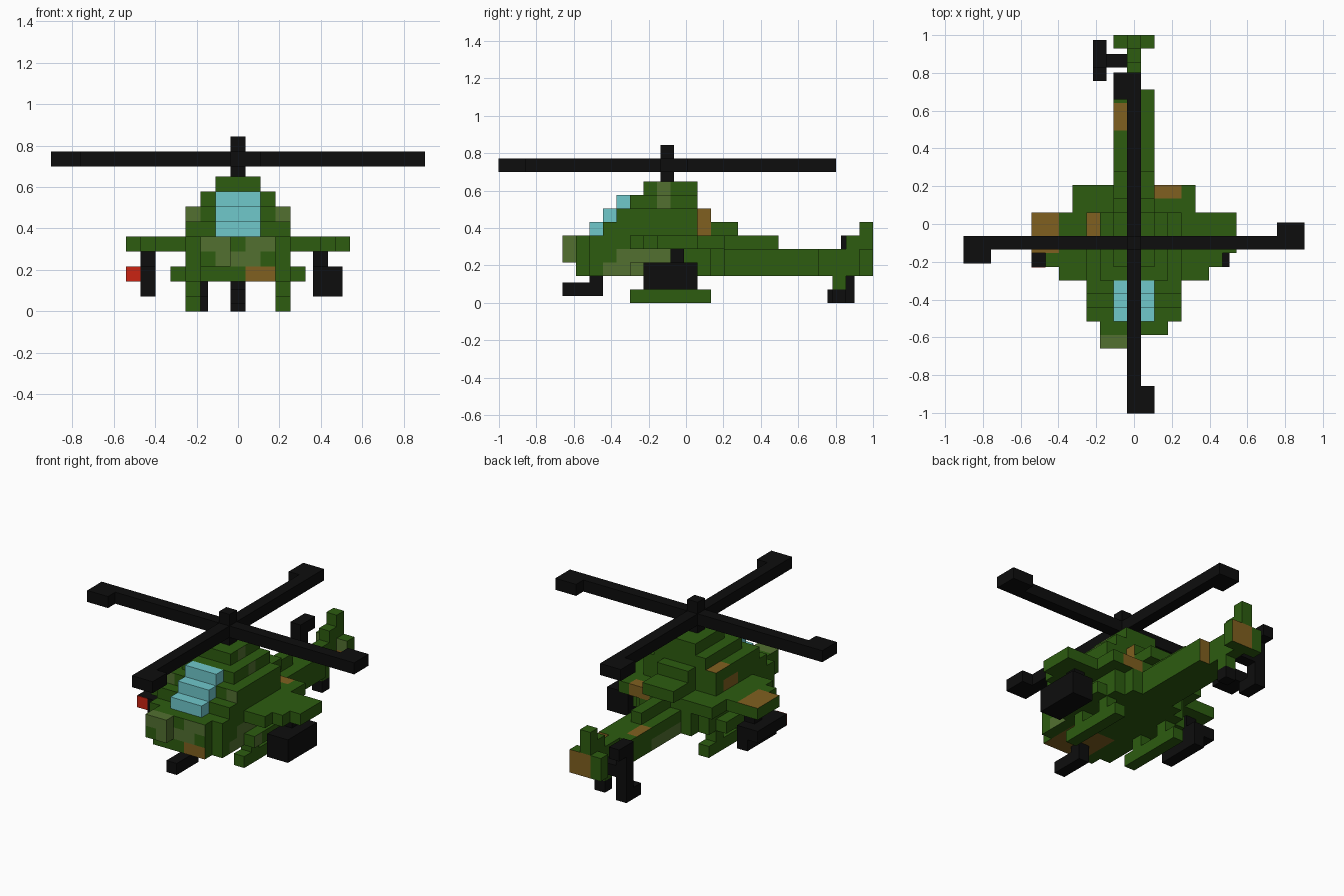
import bpy, bmesh
from mathutils import Vector

if "Cube" in bpy.data.objects:
    bpy.data.objects.remove(bpy.data.objects["Cube"])

V = 0.0722          # block size
Y0 = -0.66          # front of the nose

# ---- materials ----
def mat(name, r, g, b):
    m = bpy.data.materials.new(name)
    m.diffuse_color = (r, g, b, 1)
    m.use_nodes = True
    m.node_tree.nodes["Principled BSDF"].inputs["Base Color"].default_value = m.diffuse_color
    return m

GREEN = mat("dark green", 0.026, 0.107, 0.005)
LIGHT = mat("light green", 0.085, 0.162, 0.03)
BROWN = mat("brown", 0.216, 0.117, 0.014)
BLACK = mat("black", 0.004, 0.004, 0.004)
GLASS = mat("glass blue", 0.16, 0.58, 0.60)
RED = mat("red", 0.6, 0.017, 0.006)

# ---- helpers: i runs across, j from nose to tail, k upwards ----
def sym(w, j0, j1, k0, k1):
    """Grid blocks from -w to w, all ends inclusive."""
    return {(i, j, k) for i in range(-w, w + 1)
            for j in range(j0, j1 + 1) for k in range(k0, k1 + 1)}

def finish(name, bm, mats):
    me = bpy.data.meshes.new(name)
    bm.to_mesh(me)
    bm.free()
    for m in mats:
        me.materials.append(m)
    ob = bpy.data.objects.new(name, me)
    bpy.context.collection.objects.link(ob)

def boxes(name, material, spans, origin):
    """Plain boxes: (corner, size) in block units from an origin."""
    bm = bmesh.new()
    for corner, size in spans:
        r = bmesh.ops.create_cube(bm, size=1)
        for v in r["verts"]:
            v.co = Vector([origin[n] + V * (corner[n] + (v.co[n] + 0.5) * size[n])
                           for n in range(3)])
    finish(name, bm, [material])

# ---- camouflage: rectangles on the faces looking one way ----
FRONT, BACK, RIGHT, LEFT, TOP, BOTTOM = DIRS = [
    (0, -1, 0), (0, 1, 0), (1, 0, 0), (-1, 0, 0), (0, 0, 1), (0, 0, -1)]
paint = {}

def patch(d, m, a, b, wide=1, high=1):
    for p in range(a, a + wide):
        for q in range(b, b + high):
            paint[d, p, q] = m

patch(FRONT, LIGHT, -2, 4, 2)
patch(FRONT, LIGHT, 1, 4, 2)
patch(FRONT, LIGHT, -1, 3, 3)
patch(FRONT, BROWN, 1, 2, 2)
for side in (-3, 3):
    patch(FRONT, LIGHT, side, 6)
patch(BACK, BROWN, 0, 2, 2, 2)
patch(BACK, BROWN, 2, 4, 2)
patch(RIGHT, LIGHT, 0, 3, 1, 2)
patch(RIGHT, LIGHT, 4, 3, 4)
patch(RIGHT, LIGHT, 3, 2, 3)
patch(RIGHT, LIGHT, 7, 7, 1, 2)
patch(RIGHT, BROWN, 10, 5, 1, 2)
patch(LEFT, LIGHT, 12, 2, 4)
patch(LEFT, BROWN, 7, 5, 2)
patch(TOP, BROWN, -7, 7, 2, 3)
patch(TOP, BROWN, -3, 8, 1, 2)
patch(TOP, BROWN, 2, 11, 2)
patch(TOP, BROWN, -1, 16, 1, 2)
patch(TOP, LIGHT, -2, 0, 2)
patch(BOTTOM, BROWN, -1, 1, 4, 4)

def camo(c, d):
    a, b = [c[n] for n in range(3) if d[n] == 0]
    return paint.get((d, a, b), GREEN)

def blocks(name, own, everything, mats):
    """Skin of a block set, leaving out faces against other blocks."""
    bm = bmesh.new()
    for c in sorted(own):
        centre = Vector((c[0], c[1] + 0.5, c[2] + 0.5)) * V + Vector((0, Y0, 0))
        for d in DIRS:
            if tuple(c[n] + d[n] for n in range(3)) in everything:
                continue
            n = Vector(d)
            u = Vector((d[1], d[2], d[0]))
            w = n.cross(u)
            ring = [u + w, w - u, -u - w, u - w]
            f = bm.faces.new([bm.verts.new(centre + (n + r) * V / 2) for r in ring])
            f.material_index = mats.index(camo(c, d)) if len(mats) > 1 else 0
    bmesh.ops.remove_doubles(bm, verts=bm.verts, dist=1e-4)
    finish(name, bm, mats)

# ---- airframe ----
# stepped windscreen
glass = set()
for s in range(3):
    glass |= sym(1, 2 + s, 2 + s, 5 + s, 5 + s)

# hull, then the cabin and engine cover narrowing layer by layer
fuselage = sym(2, 1, 11, 2, 4) | sym(3, 2, 10, 2, 4) | sym(4, 5, 9, 2, 2)
fuselage |= {(i, 0, k) for i in (-2, -1) for k in (3, 4)}
for k, w in enumerate((3, 3, 2, 1), start=5):
    fuselage |= sym(w, k - 2, 9, k, k) | sym(1, 10, 22 - 2 * k, k, k)
fuselage -= glass

# tapered stub wings
wings = sym(4, 10, 11, 4, 4)
for j in range(5, 10):
    wings |= sym(min(j, 7), j, j, 4, 4)
wings -= fuselage

# tail boom with stabiliser, fin and wheel strut
tail = sym(1, 12, 18, 2, 3) | sym(0, 12, 15, 4, 4) | sym(0, 19, 22, 2, 3)
tail |= sym(1, 22, 22, 2, 3) | sym(0, 21, 22, 4, 4)
tail |= {(0, 22, 5), (0, 20, 1)}

skids = {(s, j, 0) for s in (-3, 3) for j in range(5, 11)}
skids |= {(s, j, 1) for s in (-3, 3) for j in (6, 9)}

frame = fuselage | wings | tail | skids | glass
CAMO = [GREEN, LIGHT, BROWN]
blocks("fuselage", fuselage, frame, CAMO)
blocks("wings", wings, frame, CAMO)
blocks("tail_boom", tail, frame, CAMO)
blocks("landing_skids", skids, frame, [GREEN])
blocks("windscreen", glass, frame, [GLASS])

# ---- undercarriage and weapons ----
nose = (-V / 2, Y0, 0)
boxes("tail_wheel", BLACK, [((0, 20, 0), (1, 1, 1))], nose)
boxes("nose_gun", BLACK, [((0, 0, .5), (1, 3, 1)), ((0, 2, 1.5), (1, 1, .5))], nose)
boxes("right_pod", BLACK, [((5.5, 6, 1), (2, 4, 2)), ((5.5, 8, 3), (1, 1, 1))], nose)
boxes("left_missile_rack", BLACK, [((-6, 6, 1), (1, 4, 2)), ((-7, 6, 2), (1, 4, 1)),
                                   ((-6, 8, 3), (1, 1, 1))], nose)
boxes("missile_tip", RED, [((-7, 5.95, 2), (1, .05, 1))], nose)

# ---- main rotor: cross of blades with a hooked tip on each end ----
rotor = [((-12.5, -.5, 0), (25, 1, 1)), ((-.5, -12.5, 0), (1, 25, 1)),
         ((-.5, -.5, -.8), (1, 1, 2.8))]
for s in (-1, 1):
    out, hook = s * 11.5 - 1, s - .5
    rotor.append(((out, hook, 0), (2, 1, 1)))
    rotor.append(((-hook - 1, out, 0), (1, 2, 1)))
boxes("main_rotor", BLACK, rotor, (0, -0.1, 0.70))

# ---- tail rotor on the left ----
unit = (1, 1, 1)
boxes("tail_rotor", BLACK, [((0, 0, 0), (1, 1, 5)), ((0, -1, 0), unit),
                            ((0, 1, 4), unit), ((1, 0, 2), (1.5, 1, 1))],
      (-0.217, 0.829, 0))
